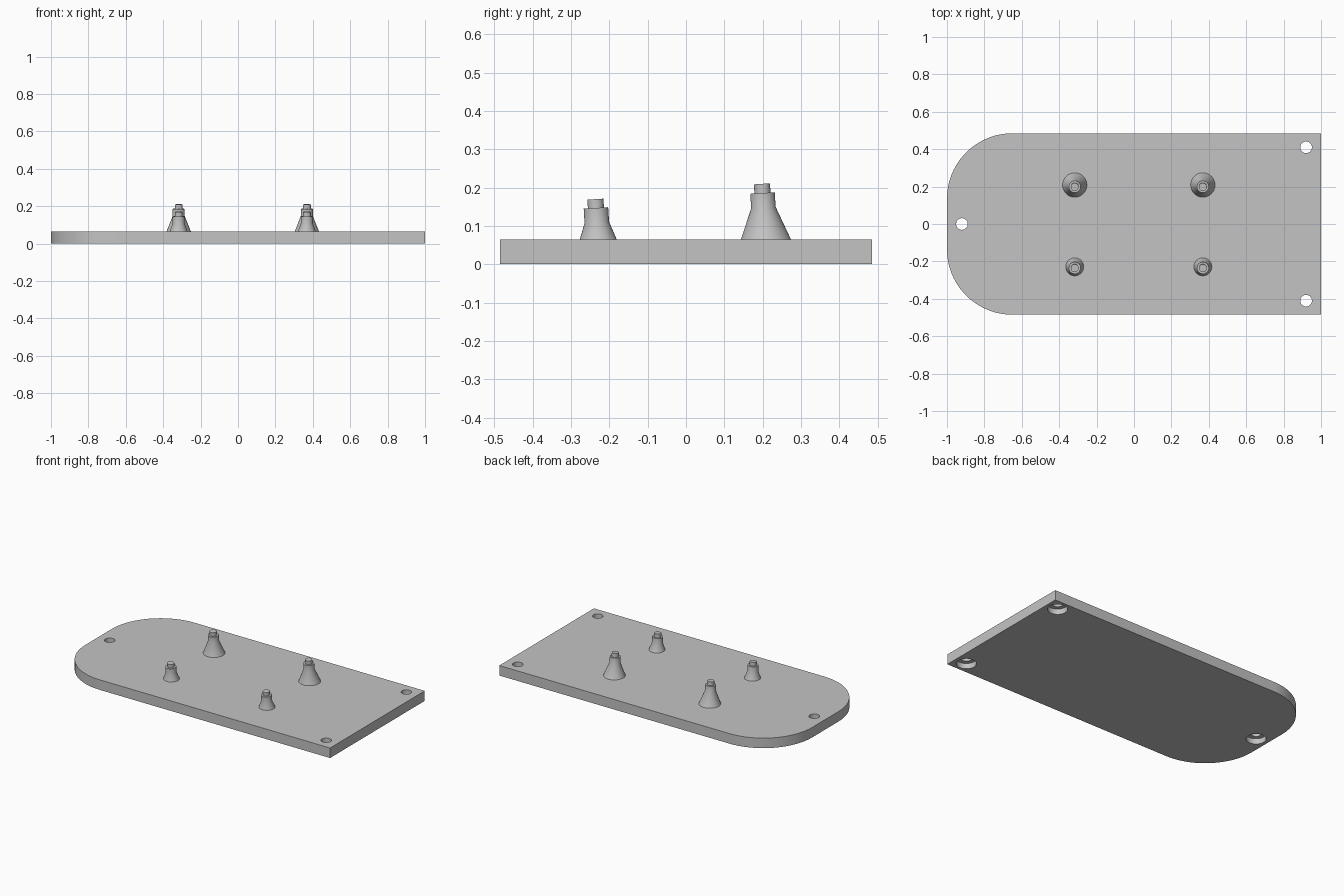
import bpy, bmesh, math

if "Cube" in bpy.data.objects:
    bpy.data.objects.remove(bpy.data.objects["Cube"])

grey = bpy.data.materials.new("plain grey")
grey.use_nodes = True
colour = (0.55, 0.55, 0.55, 1)
grey.diffuse_color = colour
grey.node_tree.nodes["Principled BSDF"].inputs["Base Color"].default_value = colour

THICK = 0.065


def add_object(name, bm):
    bmesh.ops.recalc_face_normals(bm, faces=bm.faces)
    mesh = bpy.data.meshes.new(name)
    bm.to_mesh(mesh)
    bm.free()
    mesh.materials.append(grey)
    obj = bpy.data.objects.new(name, mesh)
    bpy.context.collection.objects.link(obj)
    return obj


def select(obj):
    bpy.ops.object.select_all(action='DESELECT')
    obj.select_set(True)
    bpy.context.view_layer.objects.active = obj


def smooth(obj):
    select(obj)
    bpy.ops.object.shade_smooth_by_angle(angle=math.radians(25))


def turned(name, profile, location, segments=48):
    """Solid of revolution from (radius, height) pairs, capped at both ends."""
    bm = bmesh.new()
    rings = []
    for r, z in profile:
        rings.append([bm.verts.new((r * math.cos(a), r * math.sin(a), z))
                      for a in (math.tau * i / segments for i in range(segments))])
    for low, high in zip(rings, rings[1:]):
        for i in range(segments):
            j = (i + 1) % segments
            bm.faces.new((low[i], low[j], high[j], high[i]))
    bm.faces.new(rings[0])
    bm.faces.new(rings[-1])
    obj = add_object(name, bm)
    obj.location = location
    return obj


# Base plate: square right end, large rounded corners on the other end
half_y, corner, steps = 0.485, 0.35, 24
outline = [(1, -half_y), (1, half_y)]
for side, start in ((1, 90), (-1, 180)):
    for i in range(steps + 1):
        a = math.radians(start + 90 * i / steps)
        outline.append((corner - 1 + corner * math.cos(a),
                        side * (half_y - corner) + corner * math.sin(a)))
bm = bmesh.new()
face = bm.faces.new([bm.verts.new((x, y, 0)) for x, y in outline])
grown = bmesh.ops.extrude_face_region(bm, geom=[face])
top = [v for v in grown["geom"] if isinstance(v, bmesh.types.BMVert)]
bmesh.ops.translate(bm, verts=top, vec=(0, 0, THICK))
plate = add_object("base_plate", bm)

# Screw holes, counterbored from the underside
bore = [(0.058, -0.02), (0.058, 0.035), (0.031, 0.035), (0.031, 0.1)]
for x, y in ((-0.92, 0), (0.92, 0.41), (0.92, -0.41)):
    cutter = turned("hole_cutter", bore, (x, y, 0))
    cutter.hide_render = True
    cut = plate.modifiers.new("hole", 'BOOLEAN')
    cut.operation = 'DIFFERENCE'
    cut.solver = 'EXACT'
    cut.object = cutter
    select(plate)
    bpy.ops.object.modifier_apply(modifier=cut.name)
    bpy.data.objects.remove(cutter)
smooth(plate)

# Stepped posts with flared feet, leaning slightly to the front
neck, tip = 0.032, 0.021
for label, y, foot, flare, shoulder, height in (
        ("back", 0.207, 0.065, 0.083, 0.121, 0.145),
        ("front", -0.23, 0.048, 0.044, 0.082, 0.105)):
    sink = 0.006
    buried = foot + sink * (foot - neck) / flare
    profile = [(buried, -sink), (neck, flare), (neck, shoulder),
               (tip, shoulder), (tip, height)]
    for side, x in (("right", -0.317), ("left", 0.368)):
        post = turned(f"{label}_{side}_post", profile, (x, y, THICK))
        post.rotation_euler.x = math.radians(3.5)
        smooth(post)
